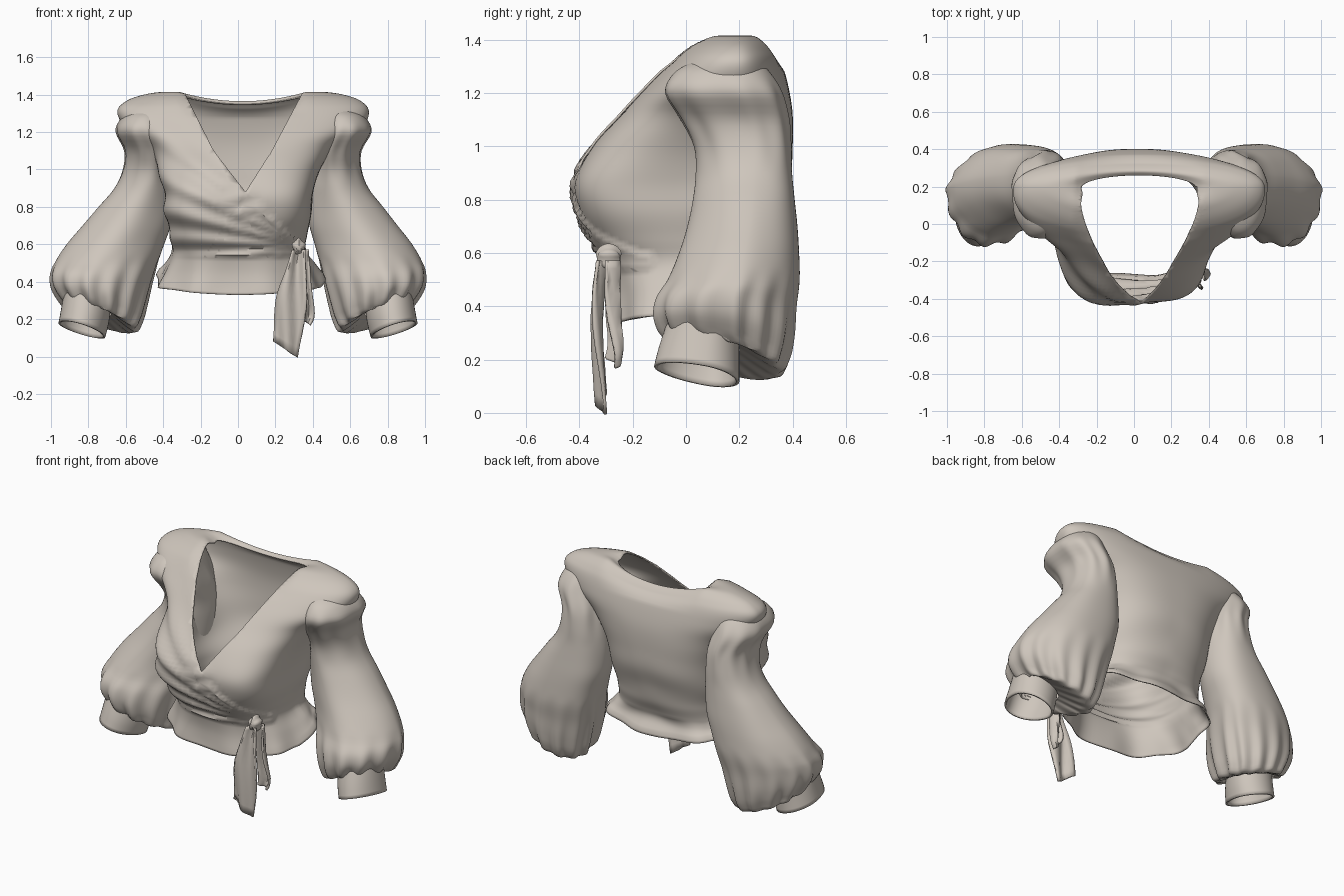
import bpy, bmesh, math
from mathutils import Vector

if "Cube" in bpy.data.objects:
    bpy.data.objects.remove(bpy.data.objects["Cube"], do_unlink=True)

cloth = bpy.data.materials.new("warm cream cloth")
cloth.use_nodes = True
cream = (0.62, 0.565, 0.505, 1)
cloth.diffuse_color = cream
shader = cloth.node_tree.nodes["Principled BSDF"]
shader.inputs["Base Color"].default_value = cream
shader.inputs["Roughness"].default_value = 0.8


def clamp(v):
    return max(0.0, min(1.0, v))


def sample(rows, t):
    """Smooth curve through the rows of a section table."""
    i = min(int(t), len(rows) - 2)
    f = t - i
    a, b, c, d = (rows[max(0, min(len(rows) - 1, i + k))] for k in (-1, 0, 1, 2))
    return [q + f / 2 * (r - p + f * (2 * p - 5 * q + 4 * r - s + f * (3 * (q - r) + s - p)))
            for p, q, r, s in zip(a, b, c, d)]


def loft(rows, sides, steps, roundness, warp):
    """Tube through sections (z, x low, x high, y front, y back)."""
    bm = bmesh.new()
    rings = []
    for j in range((len(rows) - 1) * steps + 1):
        t = j / steps
        z, x0, x1, yf, yb = sample(rows, t)
        mid = Vector(((x0 + x1) / 2, 0.4 * yf + 0.6 * yb, z))
        ring = []
        for k in range(sides):
            a = math.tau * k / sides
            c, s = math.cos(a), math.sin(a)
            power = roundness(z, s)
            dx = math.copysign(abs(c) ** power, c) * (x1 - x0) / 2
            dy = math.copysign(abs(s) ** power, s) * (yb - mid.y if s > 0 else mid.y - yf)
            ring.append(bm.verts.new(warp(mid, Vector((dx, dy, 0)), a, t)))
        rings.append(ring)
    for low, high in zip(rings, rings[1:]):
        for k in range(sides):
            n = (k + 1) % sides
            bm.faces.new((low[k], low[n], high[n], high[k]))
    return bm


def finish(name, bm, thickness=0.0):
    bmesh.ops.recalc_face_normals(bm, faces=bm.faces)
    mesh = bpy.data.meshes.new(name)
    bm.to_mesh(mesh)
    bm.free()
    mesh.materials.append(cloth)
    ob = bpy.data.objects.new(name, mesh)
    bpy.context.collection.objects.link(ob)
    bpy.ops.object.select_all(action="DESELECT")
    ob.select_set(True)
    bpy.context.view_layer.objects.active = ob
    bpy.ops.object.shade_smooth_by_angle(angle=math.radians(50))
    if thickness:
        mod = ob.modifiers.new("cloth thickness", "SOLIDIFY")
        mod.thickness = thickness
        mod.offset = -1


# Bodice: flared hem, narrow waist, full bust, sloping chest, wide shoulders
bodice_rows = [
    (.33, -.44, .46, -.29, .32), (.45, -.39, .41, -.28, .30),
    (.56, -.35, .36, -.30, .30), (.65, -.36, .37, -.355, .33),
    (.75, -.38, .39, -.40, .36), (.87, -.39, .40, -.415, .39),
    (1.0, -.42, .44, -.35, .40), (1.12, -.48, .52, -.25, .40),
    (1.22, -.60, .66, -.16, .385), (1.31, -.645, .70, -.075, .36),
    (1.37, -.59, .65, -.015, .33), (1.405, -.48, .54, .04, .30),
    (1.415, -.37, .42, .07, .28), (1.40, -.28, .33, .09, .26)]
KNOT = Vector((.34, -.34, .59))
VEE = Vector((.04, 0, .88))


def bodice_round(z, s):
    bust = math.exp(-((z - 0.83) / 0.2) ** 2) if s < 0 else 0
    return 0.8 + 0.08 * clamp((z - 1.05) / 0.2) + 0.12 * clamp((z - 1.34) / 0.06) - 0.3 * bust


def drape(mid, off, a, t):
    p = mid + off
    out = off.normalized()
    front = clamp(-off.y / 0.2)
    # pleats fan out from the knot, with the right panel lying on top
    dx, dz = KNOT.x - p.x, p.z - KNOT.z
    if dx > 0 and dz > -0.06:
        phi = math.atan2(dz, dx)
        reach = clamp((math.hypot(dx, dz) - 0.06) / 0.3)
        fan = clamp((0.95 - phi) / 0.35)
        p += out * front * reach * 0.011 * fan * math.sin(phi * 30)
        if phi < 0.75 or p.x < VEE.x:
            p += out * front * 0.012
    # ruffled hem, dipping at the centre front and raised round the back
    hem = clamp((0.56 - mid.z) / 0.2)
    p += out * hem * 0.012 * math.sin(9 * a + 1)
    p.z += hem * (0.04 * (abs(off.x) / 0.44) ** 2 + 0.1 * clamp((off.y + 0.1) / 0.25))
    # soft slanting creases over the back
    if off.y > 0:
        p += out * 0.006 * clamp((1.0 - mid.z) * 3) * math.sin(22 * mid.z + 6 * abs(off.x))
    # dipped back neckline
    p.z -= 0.05 * clamp((mid.z - 1.28) / 0.1) * clamp(1 - (off.x / 0.34) ** 2)
    return p


bodice = loft(bodice_rows, 120, 6, bodice_round, drape)
# Cut the deep wrapped neckline along gently curved edges
into_neck = []
for edge in ((-.29, -.13), (.35, .18)):
    line = [Vector((edge[0], 0, 1.42)), Vector((edge[1], 0, 1.1)), VEE]
    for top, low in zip(line, line[1:]):
        along = top - low
        normal = Vector((-math.copysign(along.z, along.x), 0, abs(along.x)))
        into_neck.append((low, normal))
        part = [f for f in bodice.faces if f.calc_center_median().y < 0.2]
        geom = part + list({e for f in part for e in f.edges}) + list({v for f in part for v in f.verts})
        bmesh.ops.bisect_plane(bodice, geom=geom, plane_co=low, plane_no=normal, dist=0.0005)


def in_neck(face):
    c = face.calc_center_median()
    return c.y < 0.2 and all((c - low).dot(n) > 0 for low, n in into_neck)


bmesh.ops.delete(bodice, geom=[f for f in bodice.faces if in_neck(f)], context="FACES")
finish("wrap_bodice", bodice, 0.008)

# Balloon sleeve: puffed head, slim upper arm, full gathered bottom
sleeve_rows = [
    (1.33, .45, .55, .08, .22), (1.31, .43, .61, .01, .28),
    (1.27, .41, .66, -.05, .32), (1.2, .40, .685, -.08, .36),
    (1.1, .38, .635, -.02, .385), (1.0, .37, .64, .03, .395),
    (.9, .36, .68, .04, .40), (.8, .36, .76, .03, .41),
    (.7, .37, .84, .01, .42), (.6, .40, .92, -.02, .425),
    (.5, .43, .98, -.06, .425), (.41, .46, 1.0, -.10, .41),
    (.32, .49, .99, -.11, .40), (.24, .52, .95, -.09, .38),
    (.20, .56, .92, -.06, .34), (.27, .68, .93, -.06, .20)]
cuff_rows = [(.31, .68, .93, -.07, .20), (.22, .69, .945, -.10, .20),
             (.14, .71, .96, -.12, .20)]


def oval(z, s):
    return 1.0


def sleeve_warp(side):
    def warp(mid, off, a, t):
        gather = clamp((t - 9.5) / 3.5) * clamp((15.3 - t) / 1.5)
        tilt = clamp((t - 10) / 4)
        hang = 0.018 * math.sin(5 * a + mid.z * 4) * clamp(t / 4) * clamp((14 - t) / 5)
        p = mid + off * (1 + hang + 0.055 * gather * math.sin(13 * a))
        p.z += tilt * (0.36 * off.x - 0.25 * off.y)
        # the fullness swings back on the inner side
        p.y -= 0.15 * off.x * clamp((t - 6) / 4) * clamp((15 - t) / 2)
        # creases around the arm under the puffed head
        p += off * 0.03 * clamp(1 - abs(t - 4) / 2) * math.sin(9 * a)
        p.x = side * p.x + 0.03 * clamp((mid.z - 0.4) / 0.8)
        return p
    return warp


def cuff_warp(side):
    def warp(mid, off, a, t):
        p = mid + off
        p.z += 0.30 * off.x - 0.18 * off.y
        p.x *= side
        return p
    return warp


for side, label in ((1, "left"), (-1, "right")):
    sleeve = loft(sleeve_rows, 104, 4, oval, sleeve_warp(side))
    sleeve.verts.ensure_lookup_table()
    sleeve.faces.new(sleeve.verts[:104])
    finish(label + "_balloon_sleeve", sleeve)
    finish(label + "_cuff", loft(cuff_rows, 48, 3, oval, cuff_warp(side)), 0.012)


# Tie tails: strips given as (z, x low, x high, y) with a rippled surface
def tail(name, rows, ripple):
    bm = bmesh.new()
    strips = []
    for j in range((len(rows) - 1) * 4 + 1):
        z, x0, x1, y = sample(rows, j / 4)
        strips.append([bm.verts.new((x0 + (x1 - x0) * k / 8,
                                     y + ripple * math.sin(k * 0.9 + z * 8),
                                     z - 0.10 * (1 - z / 0.56) * k / 8)) for k in range(9)])
    for u, v in zip(strips, strips[1:]):
        for k in range(8):
            bm.faces.new((u[k], u[k + 1], v[k + 1], v[k]))
    finish(name, bm, 0.012)


tail("long_tie_tail", [(.57, .29, .36, -.32), (.45, .25, .36, -.335),
                       (.30, .20, .36, -.34), (.08, .19, .32, -.325)], 0.018)
tail("short_tie_tail", [(.57, .33, .38, -.28), (.42, .33, .38, -.28),
                        (.28, .32, .40, -.27), (.23, .33, .38, -.28)], 0.025)

# Knot at the waist
knot = bmesh.new()
bmesh.ops.create_uvsphere(knot, u_segments=20, v_segments=12, radius=1)
for v in knot.verts:
    crease = 1 + 0.12 * math.sin(5 * math.atan2(v.co.z, v.co.x))
    v.co = Vector((v.co.x * 0.035, v.co.y * 0.045, v.co.z * 0.045)) * crease + Vector((.325, -.29, .585))
finish("waist_knot", knot)
